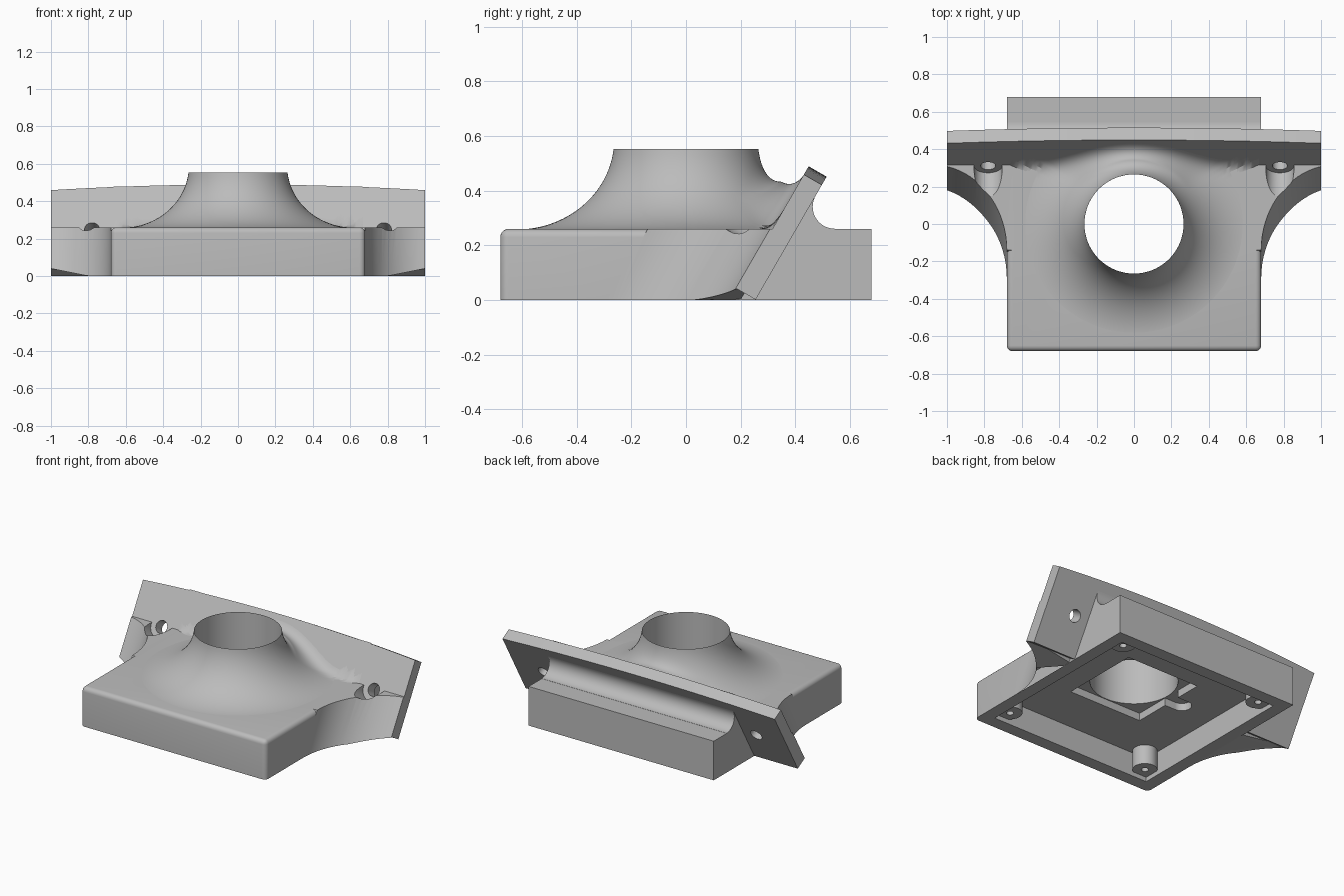
import bpy, bmesh, math
from mathutils import Vector, Matrix

cube = bpy.data.objects.get("Cube")
if cube:
    bpy.data.objects.remove(cube, do_unlink=True)

grey = bpy.data.materials.new("matte grey")
grey.use_nodes = True
grey.diffuse_color = (0.5, 0.5, 0.5, 1)
grey.node_tree.nodes["Principled BSDF"].inputs["Base Color"].default_value = (0.5, 0.5, 0.5, 1)

TOP = 0.26          # height of the base
HALF = 0.68         # half width of the base
BORE = 0.265        # radius of the central bore
SLOPE = math.tan(math.radians(30))
UP = Vector((0, 0.5, math.cos(math.radians(30))))       # up along the plate
NORMAL = Vector((0, -UP.z, UP.y))                       # out of its front face


def finish(bm, name):
    bmesh.ops.recalc_face_normals(bm, faces=bm.faces)
    mesh = bpy.data.meshes.new(name)
    bm.to_mesh(mesh)
    bm.free()
    obj = bpy.data.objects.new(name, mesh)
    bpy.context.collection.objects.link(obj)
    mesh.materials.append(grey)
    return obj


def box(name, lo, hi):
    bm = bmesh.new()
    bmesh.ops.create_cube(bm, size=1)
    lo, hi = Vector(lo), Vector(hi)
    for v in bm.verts:
        v.co = (lo + hi) / 2 + v.co * (hi - lo)
    return finish(bm, name)


def rod(name, start, axis, length, radius, sides=48):
    axis = Vector(axis)
    place = Matrix.Translation(Vector(start) + axis * length / 2) @ axis.to_track_quat("Z", "Y").to_matrix().to_4x4()
    bm = bmesh.new()
    bmesh.ops.create_cone(bm, cap_ends=True, segments=sides, radius1=radius,
                          radius2=radius, depth=length, matrix=place)
    return finish(bm, name)


def loft(name, first, second):
    bm = bmesh.new()
    a = [bm.verts.new(p) for p in first]
    b = [bm.verts.new(p) for p in second]
    bm.faces.new(a)
    bm.faces.new(b)
    for i in range(len(a)):
        j = (i + 1) % len(a)
        bm.faces.new((a[i], a[j], b[j], b[i]))
    return finish(bm, name)


def combine(body, other, operation):
    mod = body.modifiers.new("combine", "BOOLEAN")
    mod.operation, mod.solver, mod.object = operation, "EXACT", other
    bpy.context.view_layer.objects.active = body
    bpy.ops.object.modifier_apply(modifier=mod.name)
    bpy.data.objects.remove(other, do_unlink=True)


# Base block, rounded on its front and on the top sides ahead of the plate
bm = bmesh.new()
bmesh.ops.create_cube(bm, size=1)
for v in bm.verts:
    v.co = Vector((v.co.x * 2 * HALF, v.co.y * 2 * HALF, (v.co.z + 0.5) * TOP))
bmesh.ops.bisect_plane(bm, geom=bm.verts[:] + bm.edges[:] + bm.faces[:],
                       plane_co=(0, 0.35, 0), plane_no=(0, 1, 0))
rounded = []
for e in bm.edges:
    mid = (e.verts[0].co + e.verts[1].co) / 2
    on_front, on_side, on_top = mid.y < -0.67, abs(mid.x) > 0.67, mid.z > TOP - 0.01
    if mid.y < 0.3 and on_front + on_side + on_top == 2:
        rounded.append(e)
bmesh.ops.bevel(bm, geom=rounded, offset=0.03, segments=5, profile=0.5, affect="EDGES")
body = finish(bm, "base_body")

# Tilted mounting plate with a gently arched top edge
foot = Vector((0, 0.255, 0.001))
xs = [-1 + i / 10 for i in range(21)]
outline = [foot + Vector((x, 0, 0)) + UP * (0.52 - 0.035 * x * x) for x in xs]
outline += [foot + Vector((1, 0, 0)), foot - Vector((1, 0, 0))]
plate = loft("plate", outline, [p + NORMAL * 0.076 for p in outline])
combine(body, plate, "UNION")

# Curved webs that sweep from the base sides out to the plate ends
for side in (-1, 1):
    end = math.acos(0.08 / 0.4)
    plan = [(1.08 - 0.4 * math.cos(end * i / 16 + 0), -0.29 + 0.457 * math.sin(end * i / 16))
            for i in range(17)]
    plan += [(1.0, 0.2), (0.64, 0.2), (0.64, -0.29)]
    low, high = [], []
    for x, y in plan:
        z = max(0, (x - 0.8) * 0.2)
        low.append((side * x, y + SLOPE * z, z))
        high.append((side * x, y + SLOPE * TOP, TOP))
    combine(body, loft("web", low, high), "UNION")

# Hollow underside, square pocket with a side lug, and the bore
ceiling, pocket = 0.16, 0.21
combine(body, box("cavity", (-0.595, -0.595, -0.1), (0.595, 0.595, ceiling)), "DIFFERENCE")
combine(body, box("pocket", (-0.27, -0.27, 0.05), (0.27, 0.27, pocket)), "DIFFERENCE")
combine(body, box("lug_neck", (-0.35, -0.03, 0.05), (-0.2, 0.09, pocket)), "DIFFERENCE")
combine(body, rod("lug", (-0.35, 0.03, 0.05), (0, 0, 1), pocket - 0.05, 0.06), "DIFFERENCE")
combine(body, rod("bore", (0, 0, 0.05), (0, 0, 1), 0.8, BORE, 96), "DIFFERENCE")

# Screw seats and through holes in the plate ends
for side in (-1, 1):
    seat = Vector((side * 0.78, 0.311, 0.25))
    combine(body, rod("seat", seat, NORMAL, 0.3, 0.075), "DIFFERENCE")
    combine(body, rod("screw_hole", seat - NORMAL * 0.2, NORMAL, 0.3, 0.04), "DIFFERENCE")

# Drilled bosses in the inner corners
for sx in (-1, 1):
    for sy in (-1, 1):
        boss = rod("corner_boss", (sx * 0.53, sy * 0.53, 0.03), (0, 0, 1), 0.15, 0.075)
        near, far = 0.53, 0.61
        lo = (min(sx * near, sx * far), min(sy * near, sy * far), 0.03)
        hi = (max(sx * near, sx * far), max(sy * near, sy * far), 0.18)
        combine(boss, box("corner_fill", lo, hi), "UNION")
        combine(boss, rod("drill", (sx * 0.53, sy * 0.53, 0), (0, 0, 1), 0.13, 0.022, 24), "DIFFERENCE")


# Flared collar that blends into the base top and the plate front
def collar_height(x, y):
    t = min(1, max(0, (0.62 - math.hypot(x, y)) / 0.357))
    flare = TOP + 0.33 * (1 - math.sqrt(1 - t * t))
    wall = TOP + (y - 0.317) / SLOPE
    fade = min(1, max(0, (0.67 - abs(x)) / 0.08))
    blend = min(0.35, 0.06 + 2.5 * (flare - TOP)) * fade + 0.001
    overlap = max(0, 1 - abs(flare - wall) / blend)
    return max(flare, wall) + blend / 4 * overlap ** 2 - 0.002


bm = bmesh.new()
sides, rings = 128, 32
loops = []
for k in range(rings + 1):
    loop = []
    for i in range(sides):
        a = 2 * math.pi * i / sides
        c, s = math.cos(a), math.sin(a)
        reach = min(HALF - 0.01, 0.67 / max(abs(c), 1e-6) if abs(c) > abs(s) else 9)
        if s > 0:
            reach = min(0.67 / max(abs(c), 1e-6), 0.445 / max(s, 1e-6))
        else:
            reach = min(reach, 0.64)
        r = BORE + (reach - BORE) * (k / rings) ** 1.4
        loop.append(bm.verts.new((r * c, r * s, collar_height(r * c, r * s))))
    loops.append(loop)
inner = [bm.verts.new((v.co.x, v.co.y, TOP - 0.01)) for v in loops[0]]
loops.insert(0, inner)
for a, b in zip(loops, loops[1:]):
    for i in range(sides):
        j = (i + 1) % sides
        bm.faces.new((a[i], a[j], b[j], b[i]))
finish(bm, "flared_collar")

# Fillet between the back of the plate and the base top
section = [(0.40, 0.255)]
for i in range(17):
    a = math.radians(150 + 120 * i / 16)
    section.append((0.544 + 0.08 * math.cos(a), 0.341 + 0.08 * math.sin(a)))
section.append((0.544, 0.255))
loft("back_fillet", [(-HALF, y, z) for y, z in section], [(HALF, y, z) for y, z in section])

# Smooth the curved surfaces and keep the edges crisp
for obj in bpy.context.view_layer.objects:
    obj.select_set(obj.type == "MESH" and grey.name in obj.data.materials)
bpy.context.view_layer.objects.active = body
bpy.ops.object.shade_smooth_by_angle(angle=math.radians(30))
